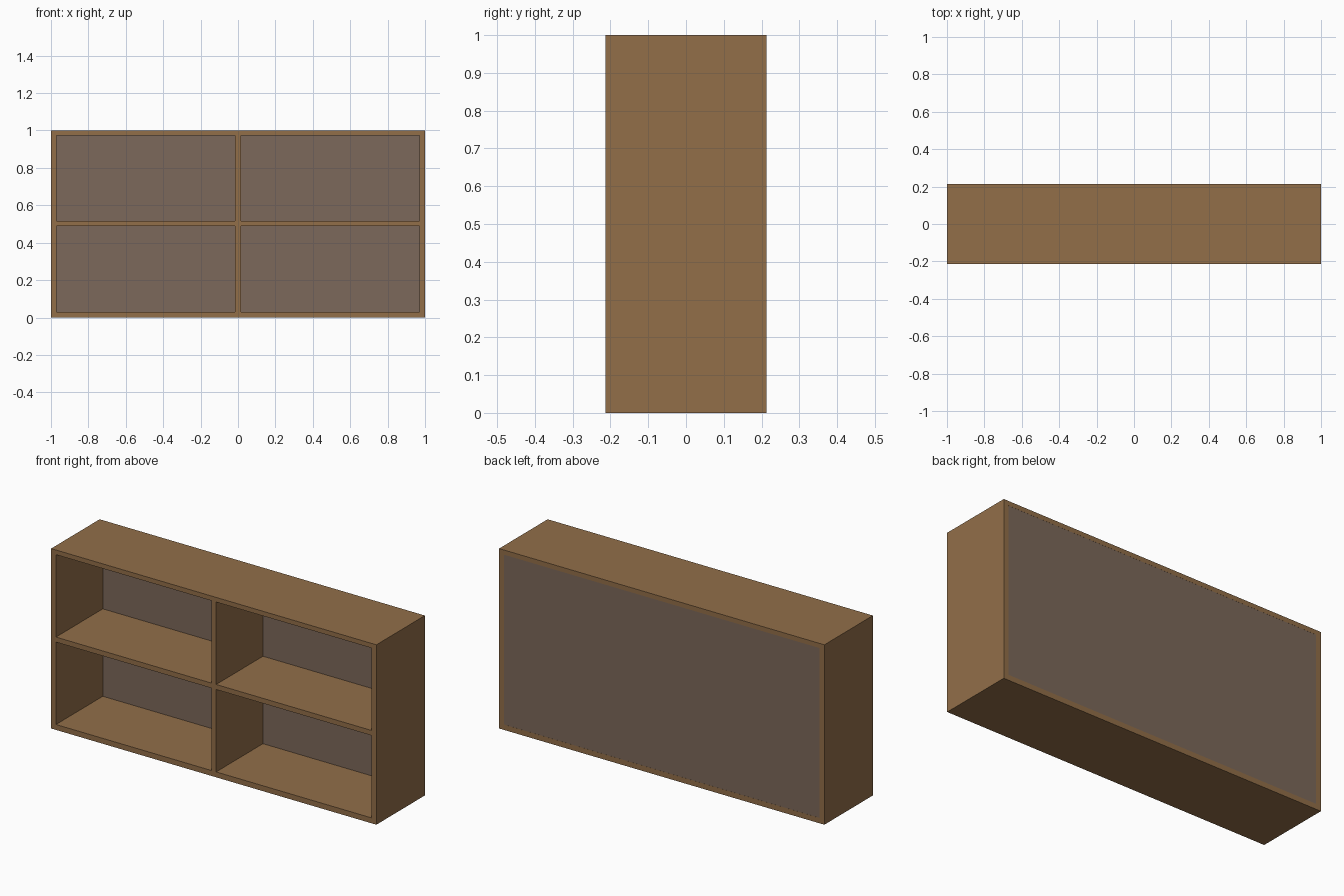
import bpy, bmesh
from mathutils import Vector

if "Cube" in bpy.data.objects:
    bpy.data.objects.remove(bpy.data.objects["Cube"])


def material(name, rgb):
    m = bpy.data.materials.new(name)
    m.diffuse_color = (*rgb, 1.0)
    m.use_nodes = True
    m.node_tree.nodes["Principled BSDF"].inputs["Base Color"].default_value = m.diffuse_color
    return m


wood = material("brown_wood", (0.287, 0.157, 0.066))
board = material("grey_brown_board", (0.202, 0.140, 0.103))


def box(name, x, y, z, mat):
    """Box given by its (min, max) range on each axis."""
    bm = bmesh.new()
    bmesh.ops.create_cube(bm, size=1)
    lo, hi = Vector((x[0], y[0], z[0])), Vector((x[1], y[1], z[1]))
    for v in bm.verts:
        v.co = Vector([lo[i] + (v.co[i] + 0.5) * (hi[i] - lo[i]) for i in range(3)])
    me = bpy.data.meshes.new(name)
    bm.to_mesh(me)
    bm.free()
    me.materials.append(mat)
    ob = bpy.data.objects.new(name, me)
    bpy.context.collection.objects.link(ob)
    return ob


T = 0.03              # bottom and side board thickness
W = 1.0 - T           # inner half width
D = 0.213             # half depth
BACK = 0.198          # front face of the back panel
TOP = 0.974           # underside of the top board
full = (-D, D)
inner = (-D, BACK)

# outer frame
box("bottom_board", (-W, W), full, (0, T), wood)
box("top_board", (-W, W), full, (TOP, 1), wood)

# sides and shelves, one per half
for side, s in (("left", -1), ("right", 1)):
    box(side + "_side", sorted((s * W, s)), full, (0, 1), wood)
    box(side + "_shelf", sorted((s * T / 2, s * W)), inner, (0.488, 0.516), wood)

# centre divider
box("divider", (-T / 2, T / 2), inner, (T, TOP), wood)

# back panel set between the frame boards
box("back_panel", (-W, W), (BACK, D - 0.0005), (T, TOP), board)
